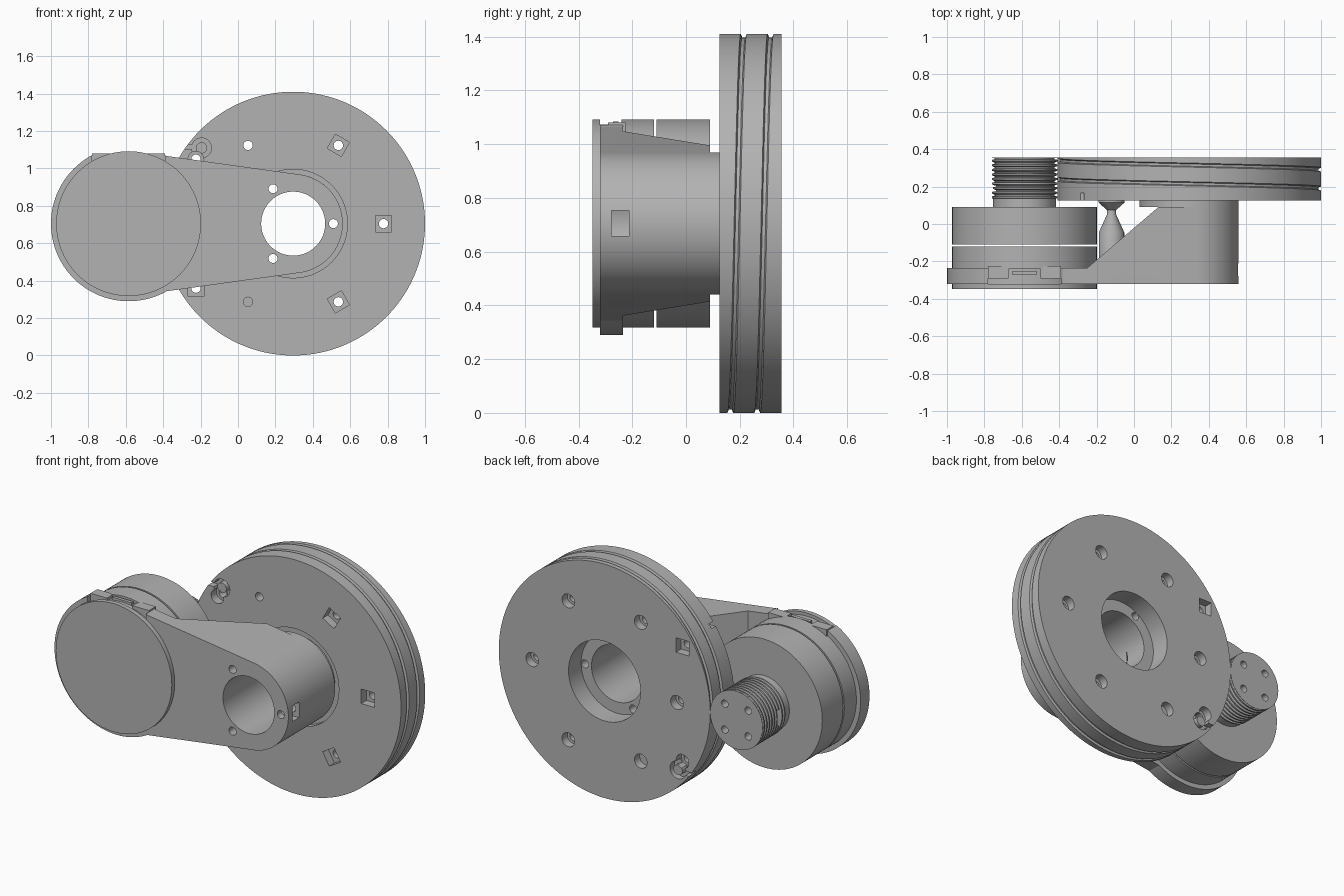
import bpy, bmesh, math
from math import cos, sin, pi, radians
from mathutils import Matrix

if "Cube" in bpy.data.objects:
    bpy.data.objects.remove(bpy.data.objects["Cube"])

grey = bpy.data.materials.new("plain grey")
grey.use_nodes = True
COLOR = (0.45, 0.45, 0.45, 1)
grey.diffuse_color = COLOR
grey.node_tree.nodes["Principled BSDF"].inputs["Base Color"].default_value = COLOR

DISC = (0.295, 0.705)
MOTOR = (-0.585, 0.705)


def add(name, bm):
    bmesh.ops.recalc_face_normals(bm, faces=bm.faces)
    mesh = bpy.data.meshes.new(name)
    bm.to_mesh(mesh)
    bm.free()
    mesh.materials.append(grey)
    obj = bpy.data.objects.new(name, mesh)
    bpy.context.scene.collection.objects.link(obj)
    return obj


def lathe(name, profile, centre, n=96, closed=False):
    """Turn (radius, y) points around a y axis; profile may depend on angle."""
    bm = bmesh.new()
    rings = []
    for i in range(n):
        a = -pi + 2 * pi * i / n
        pts = profile(a) if callable(profile) else profile
        rings.append([bm.verts.new((centre[0] + r * cos(a), y, centre[1] + r * sin(a)))
                      for r, y in pts])
    rows = len(rings[0])
    for i in range(n):
        p, q = rings[i], rings[(i + 1) % n]
        for j in range(rows if closed else rows - 1):
            k = (j + 1) % rows
            bm.faces.new((p[j], p[k], q[k], q[j]))
    if not closed:
        bm.faces.new([r[0] for r in rings])
        bm.faces.new([r[-1] for r in rings])
    return add(name, bm)


def rod(name, r, y0, y1, centre, n=96):
    return lathe(name, [(r, y0), (r, y1)], centre, n)


def box(name, size, loc, turn=0):
    bm = bmesh.new()
    bmesh.ops.create_cube(bm, size=1)
    m = Matrix.Translation(loc) @ Matrix.Rotation(-turn, 4, 'Y') @ Matrix.Diagonal((*size, 1))
    bm.transform(m)
    return add(name, bm)


def prism(name, pts, to3d, depth):
    """Extrude a flat outline along a depth vector."""
    bm = bmesh.new()
    face = bm.faces.new([bm.verts.new(to3d(*p)) for p in pts])
    ext = bmesh.ops.extrude_face_region(bm, geom=[face])
    bmesh.ops.translate(bm, vec=depth, verts=[v for v in ext["geom"]
                                              if isinstance(v, bmesh.types.BMVert)])
    return add(name, bm)


def cut(obj, cutters):
    for c in cutters:
        mod = obj.modifiers.new("cut", 'BOOLEAN')
        mod.operation, mod.solver, mod.object = 'DIFFERENCE', 'EXACT', c
    graph = bpy.context.evaluated_depsgraph_get()
    mesh = bpy.data.meshes.new_from_object(obj.evaluated_get(graph))
    obj.modifiers.clear()
    obj.data = mesh
    for c in cutters:
        bpy.data.objects.remove(c)


def polar(centre, r, a):
    return centre[0] + r * cos(a), centre[1] + r * sin(a)


# Large pulley disc with a helical cable groove and a stepped bore
R, FRONT, BACK = 0.705, 0.125, 0.355


def disc_profile(a):
    pts = [(0.29, FRONT), (R, FRONT)]
    for turn in range(2):
        c = 0.19 + 0.1 * (a / (2 * pi) + turn)
        pts += [(R, c - 0.011), (R - 0.013, c - 0.006), (R - 0.013, c + 0.006), (R, c + 0.011)]
    return pts + [(R, BACK), (0.24, BACK), (0.24, 0.16), (0.29, 0.16)]


disc = lathe("pulley_disc", disc_profile, DISC, 144, True)


def fastener(pos, turn, nut_y, head_y):
    """Through hole with a square nut pocket and a round head pocket."""
    x, z = pos
    return [rod("hole", 0.025, 0, 0.5, pos, 24),
            box("nut", (0.087, 0.1, 0.087), (x, nut_y, z), turn),
            rod("head", 0.042, head_y - 0.05, head_y + 0.05, pos, 32)]


cutters = []
for i in range(6):
    a = i * pi / 3
    cutters += fastener(polar(DISC, 0.483, a), a, FRONT, BACK)
# Cable anchors: one on each face, mirrored top to bottom
for side, near, far in ((1, FRONT, BACK), (-1, BACK, FRONT)):
    cutters += fastener((-0.225, 0.705 + side * 0.345), 0, far, near)
    eye = (-0.195, 0.705 + side * 0.405)
    cutters.append(lathe("eye", [(0.03, near - 0.04), (0.053, near - 0.04),
                                 (0.053, near + 0.04), (0.03, near + 0.04)], eye, 32, True))
    x, z = polar(eye, 0.07, radians(180 - side * 5))
    cutters.append(box("channel", (0.07, 0.08, 0.025), (x, near, z)))
cut(disc, cutters)

# Hub bearing that carries the disc
BORE = 0.171
hub = lathe("hub_shaft", [(BORE, 0.09), (0.265, 0.09), (0.265, FRONT), (0.24, FRONT),
                          (0.24, 0.235), (BORE, 0.235)], DISC, closed=True)


def hub_bolts():
    return [rod("bolt", 0.024, -0.5, 0.5, polar(DISC, 0.215, i * 2 * pi / 3), 24)
            for i in range(3)]


cut(hub, hub_bolts())

# Tapered arm from the motor to the hub, sloped behind
R_MOTOR, R_HUB = 0.387, 0.265
tangent = math.acos((R_MOTOR - R_HUB) / (DISC[0] - MOTOR[0]))
STEPS = 48
outline = [polar(DISC, R_HUB, -tangent + 2 * tangent * i / STEPS) for i in range(STEPS + 1)]
outline += [polar(MOTOR, R_MOTOR - 0.001, tangent + 2 * (pi - tangent) * i / STEPS)
            for i in range(STEPS + 1)]
arm = prism("arm", outline, lambda x, z: (x, -0.32, z), (0, 0.41, 0))
slope = prism("slope", [(-1.2, -0.235), (-0.25, -0.235), (0.13, 0.09), (0.13, 0.2), (-1.2, 0.2)],
              lambda x, y: (x, y, -0.5), (0, 0, 3))
pockets = []
for i in range(3):
    a = i * 2 * pi / 3
    x, z = polar(DISC, 0.275, a)
    pockets.append(box("pocket", (0.25, 0.065, 0.095), (x, -0.245, z), a))


def top_gap():
    return box("gap", (0.39, 0.4, 0.3), (-0.585, -0.3, 1.15))


cut(arm, [slope, top_gap(), rod("bore", BORE, -0.5, 0.5, DISC)] + hub_bolts() + pockets)

# Motor clamp ring, open at the top
ring = lathe("clamp_ring", [(0.36, -0.32), (0.415, -0.32), (0.415, -0.235), (0.36, -0.235)],
             MOTOR, closed=True)
cut(ring, [top_gap()])
for side, name in ((-1, "right"), (1, "left")):
    box("clamp_tab_" + name, (0.11, 0.065, 0.06), (MOTOR[0] + side * 0.14, -0.258, 1.05))
box("connector", (0.13, 0.02, 0.03), (MOTOR[0], -0.262, 1.07))

# Motor in two sections with a narrow gap
lathe("motor_front", [(R_MOTOR, -0.348), (R_MOTOR, -0.32), (0.368, -0.32), (0.368, -0.24),
                      (R_MOTOR, -0.24), (R_MOTOR, -0.12)], MOTOR)
rod("motor_rear", R_MOTOR, -0.11, 0.09, MOTOR)

# Threaded cable spool on the motor shaft
TURNS, START = 9, 0.135
pitch = (BACK - START) / TURNS
thread = [(0.168, 0.09), (0.168, START)]
for i in range(TURNS):
    y = START + i * pitch
    thread += [(0.175, y + pitch * 0.15), (0.175, y + pitch * 0.5),
               (0.16, y + pitch * 0.65), (0.16, y + pitch * 0.9)]
thread += [(0.175, BACK - 0.001), (0.175, BACK)]
spool = lathe("cable_spool", thread, MOTOR)
cut(spool, [rod("screw", 0.022, 0.3, 0.4, polar(MOTOR, 0.11, pi / 4 + i * pi / 2), 24)
            for i in range(4)] + [box("slot", (0.06, 0.03, 0.1), (-0.76, 0.19, 0.7))])

# Double-cone stop between the arm and the disc
lathe("cone_stop", [(0.07, FRONT), (0.07, 0.115), (0.025, 0.075), (0.025, 0.05),
                    (0.068, -0.045), (0.068, -0.25)], (-0.12, 0.705), 48)

for obj in bpy.context.scene.objects:
    if obj.type == 'MESH':
        bpy.ops.object.select_all(action='DESELECT')
        obj.select_set(True)
        bpy.context.view_layer.objects.active = obj
        bpy.ops.object.shade_smooth_by_angle(angle=radians(30))
